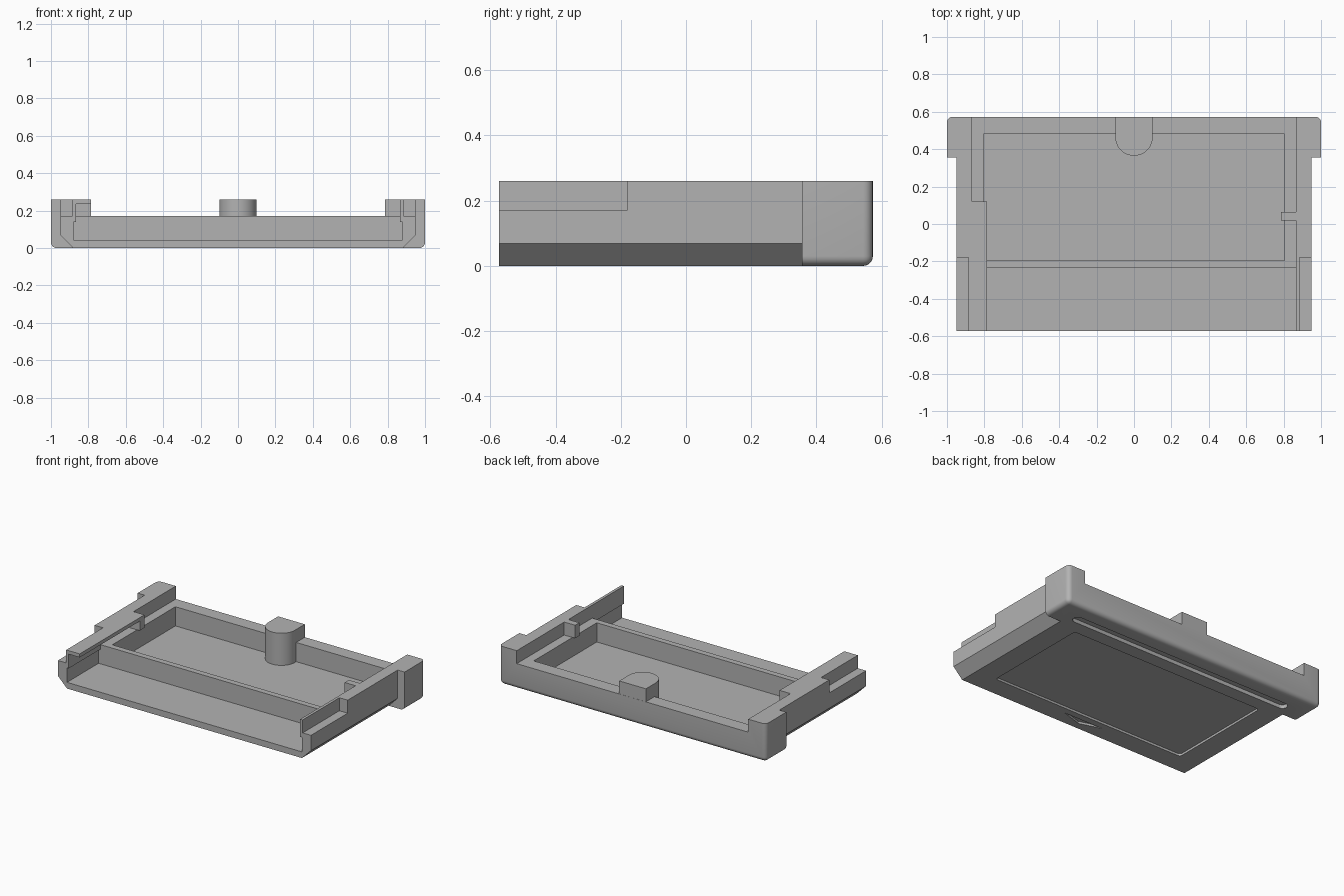
import bpy, bmesh, math

if "Cube" in bpy.data.objects:
    bpy.data.objects.remove(bpy.data.objects["Cube"], do_unlink=True)

grey = bpy.data.materials.new("plain_grey")
grey.use_nodes = True
GREY = (0.45, 0.45, 0.45, 1)
grey.diffuse_color = GREY
grey.node_tree.nodes["Principled BSDF"].inputs["Base Color"].default_value = GREY

BACK = 0.573
FRONT = -0.573
TOP = 0.26
RIM = 0.172
FLOOR = 0.042
WALL = 0.867      # inner face of the side walls
OUT = 1.5         # overshoot for cutters


def prism(name, pts, lo, hi, along="z", bevel=None):
    """Extrude a closed 2D profile along z or y."""
    bm = bmesh.new()
    place = (lambda a, b, h: (a, b, h)) if along == "z" else (lambda a, b, h: (a, h, b))
    face = bm.faces.new([bm.verts.new(place(a, b, lo)) for a, b in pts])
    grown = bmesh.ops.extrude_face_region(bm, geom=[face])["geom"]
    shift = place(0, 0, hi - lo)
    bmesh.ops.translate(bm, vec=shift, verts=[g for g in grown if isinstance(g, bmesh.types.BMVert)])
    if bevel:
        width, rule = bevel
        edges = [e for e in bm.edges if rule(*[v.co for v in e.verts])]
        bmesh.ops.bevel(bm, geom=edges, offset=width, segments=5, profile=0.5, affect="EDGES")
    bmesh.ops.recalc_face_normals(bm, faces=bm.faces)
    mesh = bpy.data.meshes.new(name)
    bm.to_mesh(mesh)
    bm.free()
    mesh.materials.append(grey)
    obj = bpy.data.objects.new(name, mesh)
    bpy.context.scene.collection.objects.link(obj)
    return obj


def box(name, x, y, z, bevel=None):
    pts = [(x[0], y[0]), (x[1], y[0]), (x[1], y[1]), (x[0], y[1])]
    return prism(name, pts, z[0], z[1], bevel=bevel)


def arc(cx, cy, r, start, end, n=16):
    steps = [math.radians(start + (end - start) * i / n) for i in range(n + 1)]
    return [(cx + r * math.cos(t), cy + r * math.sin(t)) for t in steps]


def activate(obj):
    bpy.ops.object.select_all(action="DESELECT")
    obj.select_set(True)
    bpy.context.view_layer.objects.active = obj


def combine(target, other, operation="DIFFERENCE"):
    mod = target.modifiers.new(other.name, "BOOLEAN")
    mod.object = other
    mod.operation = operation
    mod.solver = "EXACT"
    activate(target)
    bpy.ops.object.modifier_apply(modifier=mod.name)
    bpy.data.objects.remove(other, do_unlink=True)


# Tray body with chamfered lower sides
half = [(0.88, 0), (0.948, 0.068), (0.948, TOP)]
tray = prism("tray", half + [(-x, z) for x, z in reversed(half)], FRONT, 0.45, along="y")


# Wider back block with rounded back and lower edges
def rounded(a, b):
    low = a.z < 0.01 and b.z < 0.01 and max(a.y, b.y) > 0.5
    upright = a.y > 0.5 and b.y > 0.5 and abs(a.x - b.x) < 0.01
    return low or upright


combine(tray, box("back_block", (-1, 1), (0.355, BACK), (0, TOP), (0.03, rounded)), "UNION")

# Openings: space above the rim, front channel, pocket
combine(tray, box("upper_space", (-WALL, WALL), (-OUT, OUT), (RIM, OUT)))
combine(tray, box("front_channel", (-WALL, WALL), (-OUT, -0.235), (0.1, OUT)))
combine(tray, box("front_channel_low", (-0.88, 0.88), (-OUT, -0.235), (FLOOR, 0.14)))
combine(tray, box("pocket", (-0.805, 0.805), (-0.195, 0.48), (FLOOR, OUT)))

# Outer ledges beside the front channel
for side in (-1, 1):
    x = sorted((side * 0.886, side * OUT))
    combine(tray, box("side_ledge", x, (-OUT, -0.18), (RIM, OUT)))

# Underside: shallow panel, long slot, arrow notch
combine(tray, box("under_panel", (-0.73, 0.73), (-0.435, 0.31), (-0.1, 0.015),
                  (0.02, lambda a, b: abs(a.z - b.z) > 0.05)))
slot = arc(0.81, 0.435, 0.032, -90, 90) + arc(-0.81, 0.435, 0.032, 90, 270)
combine(tray, prism("under_slot", slot, -0.1, 0.025))
combine(tray, prism("under_notch", [(-0.145, -0.48), (0, -0.525), (0.145, -0.48)], -0.1, 0.015))

# Half-round post against the back wall
post_pts = [(0.1, BACK - 0.001), (-0.1, BACK - 0.001)] + arc(0, 0.465, 0.1, 180, 360, 24)
post = prism("back_post", post_pts, FLOOR, TOP)

# Overhanging lip with end stop on one wall, small tab on the other
box("side_lip", (-WALL, -0.785), (FRONT, 0.12), (0.236, TOP))
box("lip_stop", (-WALL, -0.785), (0.07, 0.12), (RIM, 0.236))
box("side_tab", (0.785, WALL), (0.02, 0.065), (RIM, TOP))

for obj in (tray, post):
    activate(obj)
    bpy.ops.object.shade_smooth_by_angle(angle=math.radians(30))
